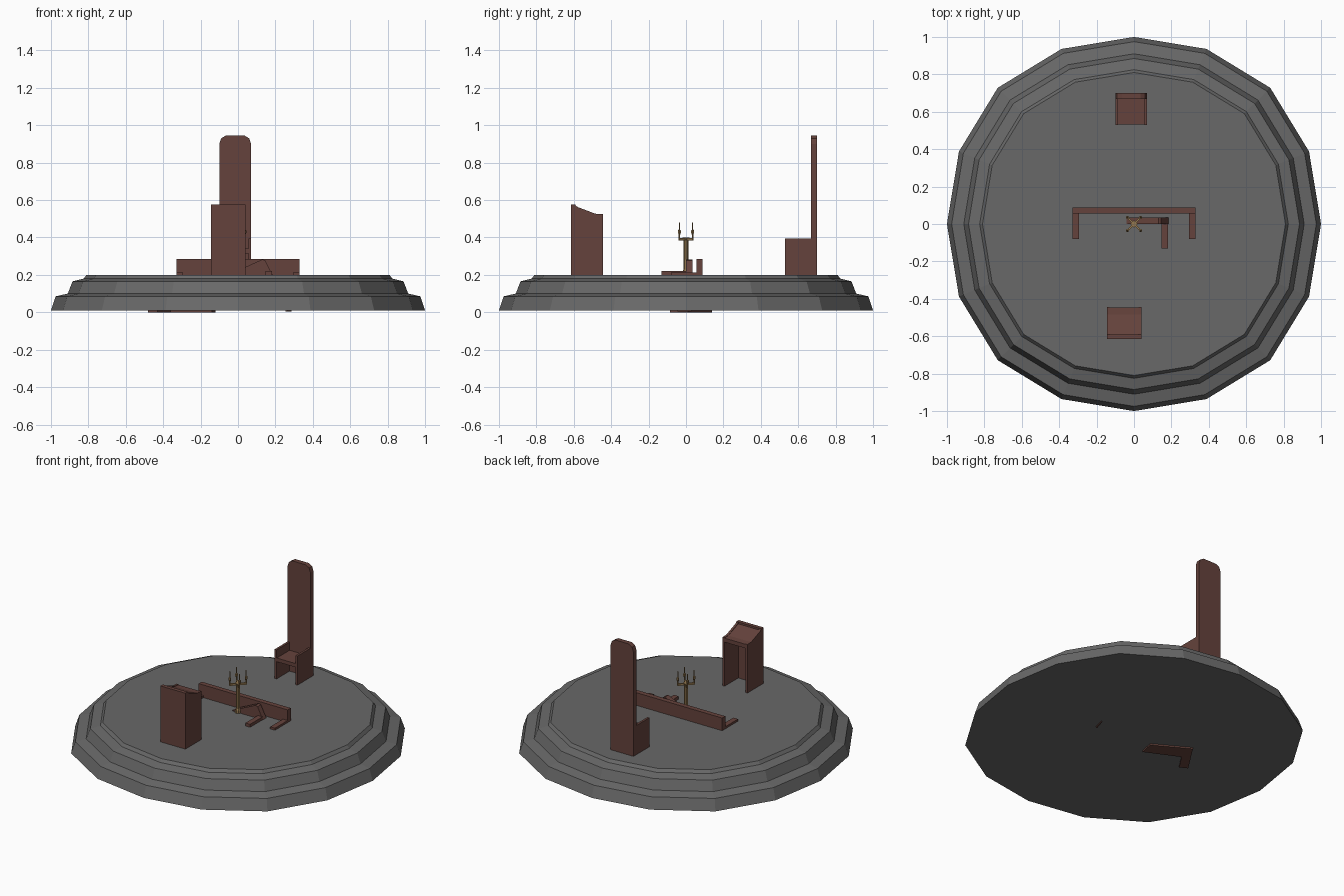
import bpy, bmesh, math
from mathutils import Vector

if "Cube" in bpy.data.objects:
    bpy.data.objects.remove(bpy.data.objects["Cube"])


def material(name, rgb):
    m = bpy.data.materials.new(name)
    m.diffuse_color = (*rgb, 1)
    m.use_nodes = True
    m.node_tree.nodes["Principled BSDF"].inputs["Base Color"].default_value = m.diffuse_color
    return m


STONE = material("dark_stone", (0.14, 0.14, 0.14))
WOOD = material("red_wood", (0.13, 0.055, 0.045))
BRASS = material("brass", (0.30, 0.19, 0.08))


def finish(name, bm, mat):
    bmesh.ops.recalc_face_normals(bm, faces=bm.faces)
    me = bpy.data.meshes.new(name)
    bm.to_mesh(me)
    bm.free()
    me.materials.append(mat)
    ob = bpy.data.objects.new(name, me)
    bpy.context.collection.objects.link(ob)
    return ob


def prism(name, pts, axis, lo, hi, mat=WOOD):
    """Extrude a 2D outline along axis x (pts are y,z), y (x,z) or z (x,y)."""
    bm = bmesh.new()

    def put(p, d):
        return {"x": (d, *p), "y": (p[0], d, p[1]), "z": (*p, d)}[axis]

    a = [bm.verts.new(put(p, lo)) for p in pts]
    b = [bm.verts.new(put(p, hi)) for p in pts]
    bm.faces.new(a)
    bm.faces.new(b)
    for i in range(len(pts)):
        j = (i + 1) % len(pts)
        bm.faces.new((a[i], a[j], b[j], b[i]))
    return finish(name, bm, mat)


def box(name, x, y, z, mat=WOOD):
    return prism(name, [(x[0], y[0]), (x[1], y[0]), (x[1], y[1]), (x[0], y[1])], "z", *z, mat)


def lathe(name, profile, sides, mat, centre=(0, 0), bulge=(1,), turn=0):
    """Stack of rings (radius, z), capped at both ends."""
    bm = bmesh.new()
    rings = []
    for r, z in profile:
        ring = []
        for i in range(sides):
            t = 2 * math.pi * i / sides + turn
            k = r * bulge[i % len(bulge)]
            ring.append(bm.verts.new((centre[0] + k * math.cos(t), centre[1] + k * math.sin(t), z)))
        rings.append(ring)
    for a, b in zip(rings, rings[1:]):
        for i in range(sides):
            j = (i + 1) % sides
            bm.faces.new((a[i], a[j], b[j], b[i]))
    bm.faces.new(rings[0])
    bm.faces.new(rings[-1])
    return finish(name, bm, mat)


# Stepped sixteen-sided dais
lathe("dais", [(1.0, 0.01), (0.975, 0.085), (0.91, 0.10), (0.885, 0.165), (0.825, 0.18), (0.81, 0.20)],
      16, STONE, bulge=(1, 1.013, 1.03, 1.013))

# Throne: tall back with a rounded head, side panels and a seat
prism("throne_back", [(-0.10, 0.2), (0.07, 0.2), (0.07, 0.90), (0.06, 0.93), (0.035, 0.945),
                      (-0.065, 0.945), (-0.09, 0.93), (-0.10, 0.90)], "y", 0.668, 0.70)
for side, x in (("left", -0.10), ("right", 0.055)):
    box(f"throne_{side}_side", (x, x + 0.015), (0.53, 0.668), (0.2, 0.395))
box("throne_seat", (-0.085, 0.055), (0.532, 0.668), (0.315, 0.34))

# Lectern: front panel, shaped sides, sloping board, open at the back
box("lectern_front", (-0.145, 0.04), (-0.615, -0.59), (0.2, 0.575))
side_outline = [(-0.59, 0.2), (-0.59, 0.572), (-0.58, 0.563), (-0.485, 0.527), (-0.445, 0.525), (-0.445, 0.2)]
for side, x in (("left", -0.145), ("right", 0.025)):
    prism(f"lectern_{side}_side", side_outline, "x", x, x + 0.015)
prism("lectern_board", [(-0.59, 0.54), (-0.59, 0.563), (-0.485, 0.525), (-0.446, 0.522),
                        (-0.446, 0.495), (-0.485, 0.50)], "x", -0.13, 0.025)

# Overturned table, mostly sunk into the dais: edge of the top and two legs
box("sunk_table_top", (-0.33, 0.33), (0.055, 0.088), (0.1, 0.285))
for side, x in (("left", -0.33), ("right", 0.295)):
    box(f"sunk_table_{side}_leg", (x, x + 0.035), (-0.08, 0.056), (0.15, 0.214))

# Second tilted table: one corner of the top and one leg break the surface
prism("tilted_table_top", [(-0.04, 0.15), (-0.04, 0.205), (0.13, 0.283), (0.145, 0.278),
                           (0.185, 0.20), (0.185, 0.15)], "y", 0.0, 0.036)
box("tilted_table_leg", (0.147, 0.182), (-0.132, 0.002), (0.15, 0.22))

# Lower table corner showing through the underside
prism("underside_table", [(-0.14, -0.085), (-0.12, 0.01), (-0.35, 0.14), (-0.48, -0.06),
                          (-0.43, -0.085), (-0.36, 0.02)], "z", 0.0, 0.05)
prism("underside_leg", [(0.255, -0.045), (0.265, -0.045), (0.285, 0.03), (0.278, 0.03)], "z", 0.004, 0.05)

# Candelabrum: stem with four diagonal arms and candles
lathe("candelabrum_stem", [(0.017, 0.2), (0.017, 0.22), (0.013, 0.23), (0.013, 0.385), (0.018, 0.40)], 8, BRASS)
for i in range(4):
    t = math.pi / 4 + i * math.pi / 2
    c = Vector((math.cos(t), math.sin(t))) * 0.05
    n = Vector((-math.sin(t), math.cos(t))) * 0.005
    prism(f"candelabrum_arm_{i}", [n, -n, c - n, c + n], "z", 0.385, 0.398, BRASS)
    lathe(f"candle_{i}", [(0.005, 0.385), (0.005, 0.415), (0.009, 0.425), (0.009, 0.438),
                          (0.004, 0.44), (0.003, 0.48)], 6, BRASS, centre=c)
